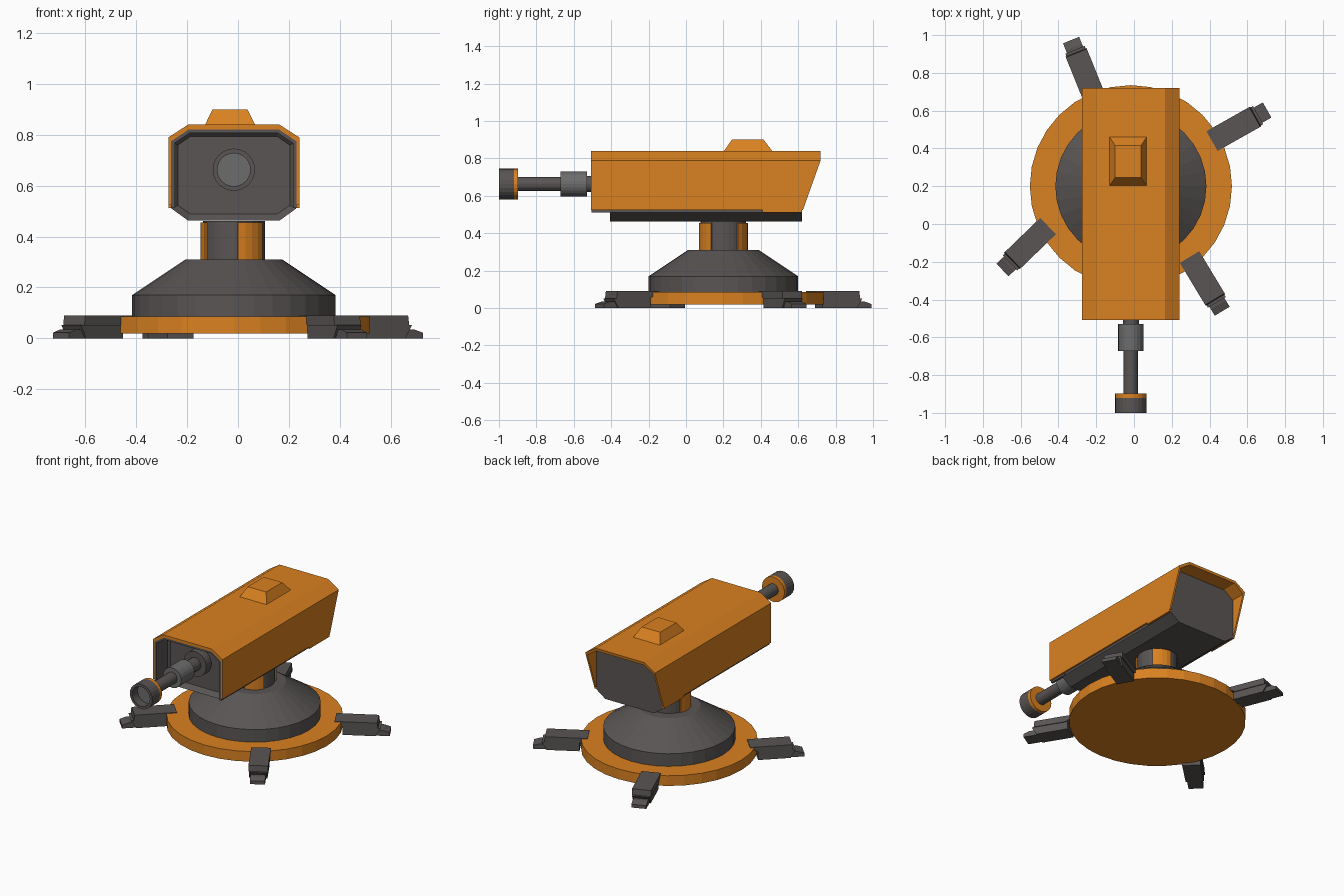
import bpy, bmesh, math
from mathutils import Matrix, Vector

if "Cube" in bpy.data.objects:
    bpy.data.objects.remove(bpy.data.objects["Cube"])


def mat(name, c):
    m = bpy.data.materials.new(name)
    m.diffuse_color = (*c, 1)
    m.use_nodes = True
    m.node_tree.nodes["Principled BSDF"].inputs["Base Color"].default_value = m.diffuse_color
    return m


ORANGE = mat("orange_paint", (0.70, 0.22, 0.015))
DARK = mat("dark_metal", (0.10, 0.09, 0.088))
STEEL = mat("light_metal", (0.15, 0.15, 0.15))
CX, CY, BZ = -0.0165, 0.2, 0.663   # turntable axis, barrel height


def finish(name, bm, material):
    bmesh.ops.recalc_face_normals(bm, faces=bm.faces)
    me = bpy.data.meshes.new(name)
    bm.to_mesh(me)
    bm.free()
    me.materials.append(material)
    ob = bpy.data.objects.new(name, me)
    bpy.context.collection.objects.link(ob)
    return ob


def prism(name, profile, to3d, d0, d1, material, matrix=None):
    """Extrude a closed 2D profile between two depths."""
    bm = bmesh.new()
    a = [bm.verts.new(to3d(p, q, d0)) for p, q in profile]
    b = [bm.verts.new(to3d(p, q, d1)) for p, q in profile]
    bm.faces.new(a)
    bm.faces.new(b)
    n = len(profile)
    for i in range(n):
        j = (i + 1) % n
        bm.faces.new((a[i], a[j], b[j], b[i]))
    if matrix:
        bm.transform(matrix)
    return finish(name, bm, material)


def lathe(name, profile, material, n=32, barrel=False):
    """Spin (radius, height) around the turntable axis or the barrel axis."""
    bm = bmesh.new()
    vs = [bm.verts.new((r, 0, h)) for r, h in profile]
    es = [bm.edges.new(vs[i:i + 2]) for i in range(len(vs) - 1)]
    bmesh.ops.spin(bm, geom=vs + es, cent=(0, 0, 0), axis=(0, 0, 1),
                   angle=2 * math.pi, steps=n, use_merge=True)
    bmesh.ops.remove_doubles(bm, verts=bm.verts, dist=1e-5)
    if barrel:   # local height becomes world y
        bm.transform(Matrix.Translation((CX, 0, BZ)) @ Matrix.Rotation(-math.pi / 2, 4, 'X'))
    else:
        bm.transform(Matrix.Translation((CX, CY, 0)))
    return finish(name, bm, material)


def tube(r, h0, h1):
    return [(0, h0), (r, h0), (r, h1), (0, h1)]


def mirrored(half):
    return half + [(-x, z) for x, z in reversed(half)]


def along_y(x, z, y):
    return (CX + x, y, z)


# base: orange plate, dark cone, striped neck
lathe("base_plate", tube(0.535, 0.018, 0.086), ORANGE)
lathe("base_cone", [(0, 0.08), (0.4, 0.08), (0.4, 0.17), (0.19, 0.31), (0, 0.31)], DARK)
lathe("neck", tube(0.122, 0.3, 0.462), DARK, 28)
for k in range(3):
    arc = [math.radians(-83 + 120 * k + 53 * i / 4) for i in range(5)]
    ring = [(r * math.cos(t), r * math.sin(t)) for r, ts in ((0.131, arc), (0.11, arc[::-1])) for t in ts]
    prism(f"neck_panel_{k + 1}", ring, lambda p, q, d: (CX + p, CY + q, d), 0.3, 0.456, ORANGE)

# four splayed feet
for k, (x, y, ang) in enumerate([(0.413, 0.439, 29.4), (-0.2075, 0.663, 112),
                                 (-0.455, -0.011, 224), (0.294, -0.175, -58.9)]):
    m = Matrix.Translation((x, y, 0)) @ Matrix.Rotation(math.radians(ang), 4, 'Z')
    parts = [("foot_top", 0.06, [(0, 0.086), (0.06, 0.05), (0.265, 0.05), (0.26, 0.09), (0, 0.09)]),
             ("foot_block", 0.055, [(0.05, 0), (0.25, 0), (0.28, 0.052), (0.05, 0.052)]),
             ("foot_toe", 0.046, [(0.2, 0), (0.335, 0), (0.335, 0.022), (0.295, 0.035), (0.2, 0.035)])]
    for name, w, prof in parts:
        prism(f"{name}_{k + 1}", prof, lambda s, z, d: (s, d, z), -w, w, DARK, m)

# inner body with a recessed front panel
octagon = mirrored([(0.18, 0.463), (0.245, 0.51), (0.245, 0.772), (0.18, 0.82)])
body = prism("body", octagon, along_y, -0.405, 0.62, DARK)
bm = bmesh.new()
bm.from_mesh(body.data)
bm.faces.ensure_lookup_table()
front = min(bm.faces, key=lambda f: f.calc_center_median().y)
bmesh.ops.inset_region(bm, faces=[front], thickness=0.028)
for v in front.verts:
    v.co.y += 0.03
bm.to_mesh(body.data)
bm.free()


# orange shell over the body, slanted at the back
def shell_pt(x, z, y):
    if y > 0:
        y -= max(0, min(1, (0.79 - z) / 0.28)) * 0.1
    return (CX + x, y, z)


def hood(outer, inner):
    return (outer + [(-x, z) for x, z in reversed(outer)]
            + [(-x, z) for x, z in inner] + inner[::-1])


prism("shell", hood([(0.2575, 0.525), (0.2575, 0.79), (0.18, 0.84)],
                    [(0.246, 0.525), (0.246, 0.775), (0.176, 0.822)]), shell_pt, -0.508, 0.72, ORANGE)
prism("shell_liner", hood([(0.247, 0.512), (0.247, 0.776), (0.177, 0.823)],
                          [(0.232, 0.512), (0.232, 0.768), (0.172, 0.808)]), along_y, -0.506, -0.38, DARK)
for s in (-1, 1):
    prism("rear_trim_" + ("left" if s < 0 else "right"),
          [(s * 0.24, 0.512), (s * 0.2575, 0.512), (s * 0.2575, 0.53), (s * 0.24, 0.53)],
          along_y, 0.41, 0.62, ORANGE)

# sight block on the roof
bm = bmesh.new()
rings = [[bm.verts.new((x, y, z)) for x, y in ((x0, y0), (x1, y0), (x1, y1), (x0, y1))]
         for x0, x1, y0, y1, z in ((-0.132, 0.07, 0.2, 0.465, 0.835), (-0.1, 0.037, 0.245, 0.415, 0.9))]
for r in rings:
    bm.faces.new(r)
for i in range(4):
    j = (i + 1) % 4
    bm.faces.new((rings[0][i], rings[0][j], rings[1][j], rings[1][i]))
finish("roof_sight", bm, ORANGE)

# barrel, back to front
lathe("barrel_collar", tube(0.083, -0.43, -0.37), DARK, 24, True)
lathe("barrel_root", tube(0.043, -0.54, -0.37), DARK, 20, True)
lathe("barrel_sleeve", tube(0.067, -0.672, -0.53), STEEL, 24, True)
lathe("barrel_tube", tube(0.038, -0.92, -0.66), DARK, 20, True)
lathe("muzzle_ring", tube(0.083, -0.92, -0.898), ORANGE, 24, True)
lathe("muzzle", [(0, -0.94), (0.065, -0.94), (0.065, -1), (0.083, -1), (0.083, -0.92), (0, -0.92)],
      DARK, 24, True)
lathe("muzzle_bore", tube(0.0645, -0.945, -0.935), STEEL, 24, True)
